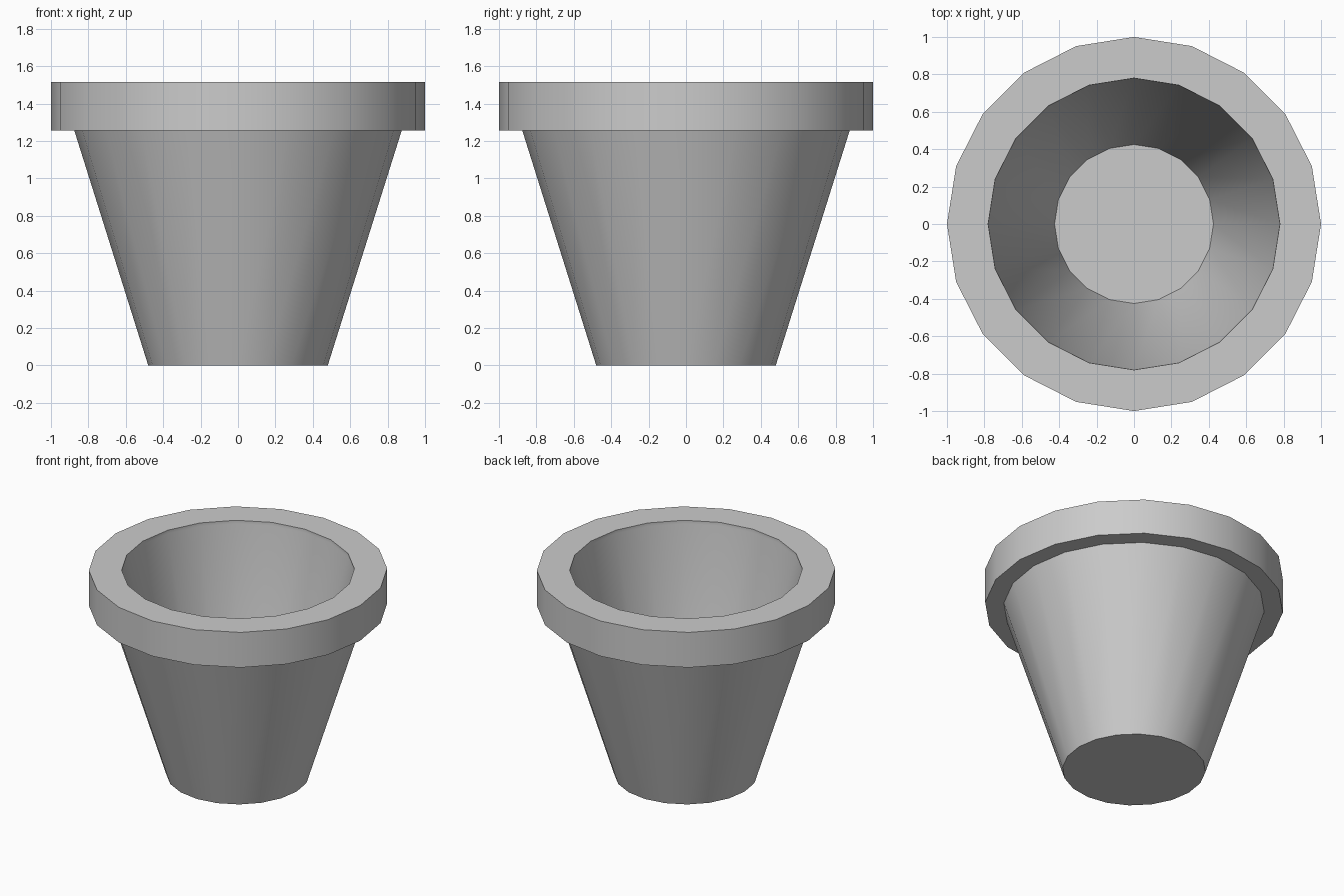
import bpy, bmesh
from math import cos, sin, tau, radians

if "Cube" in bpy.data.objects:
    bpy.data.objects.remove(bpy.data.objects["Cube"])

SIDES = 20

# Pot cross-section (radius, height): base, outer wall, collar, lip, inner wall, floor
PROFILE = [
    (0.48, 0.0), (0.875, 1.255),
    (1.0, 1.255), (1.0, 1.515),
    (0.78, 1.515), (0.78, 1.49),
    (0.425, 0.10),
]


def lathe(name, profile, sides):
    bm = bmesh.new()
    rings = [[bm.verts.new((r * cos(tau * i / sides), r * sin(tau * i / sides), z))
              for i in range(sides)] for r, z in profile]
    for a, b in zip(rings, rings[1:]):
        for i in range(sides):
            j = (i + 1) % sides
            bm.faces.new((a[i], a[j], b[j], b[i]))
    # Underside and inner floor
    bm.faces.new(rings[0][::-1])
    bm.faces.new(rings[-1])
    bmesh.ops.recalc_face_normals(bm, faces=bm.faces[:])
    mesh = bpy.data.meshes.new(name)
    bm.to_mesh(mesh)
    bm.free()
    obj = bpy.data.objects.new(name, mesh)
    bpy.context.collection.objects.link(obj)
    return obj


# Flower pot with overhanging collar
pot = lathe("flower_pot", PROFILE, SIDES)
bpy.context.view_layer.objects.active = pot
pot.select_set(True)
bpy.ops.object.shade_smooth_by_angle(angle=radians(30))
